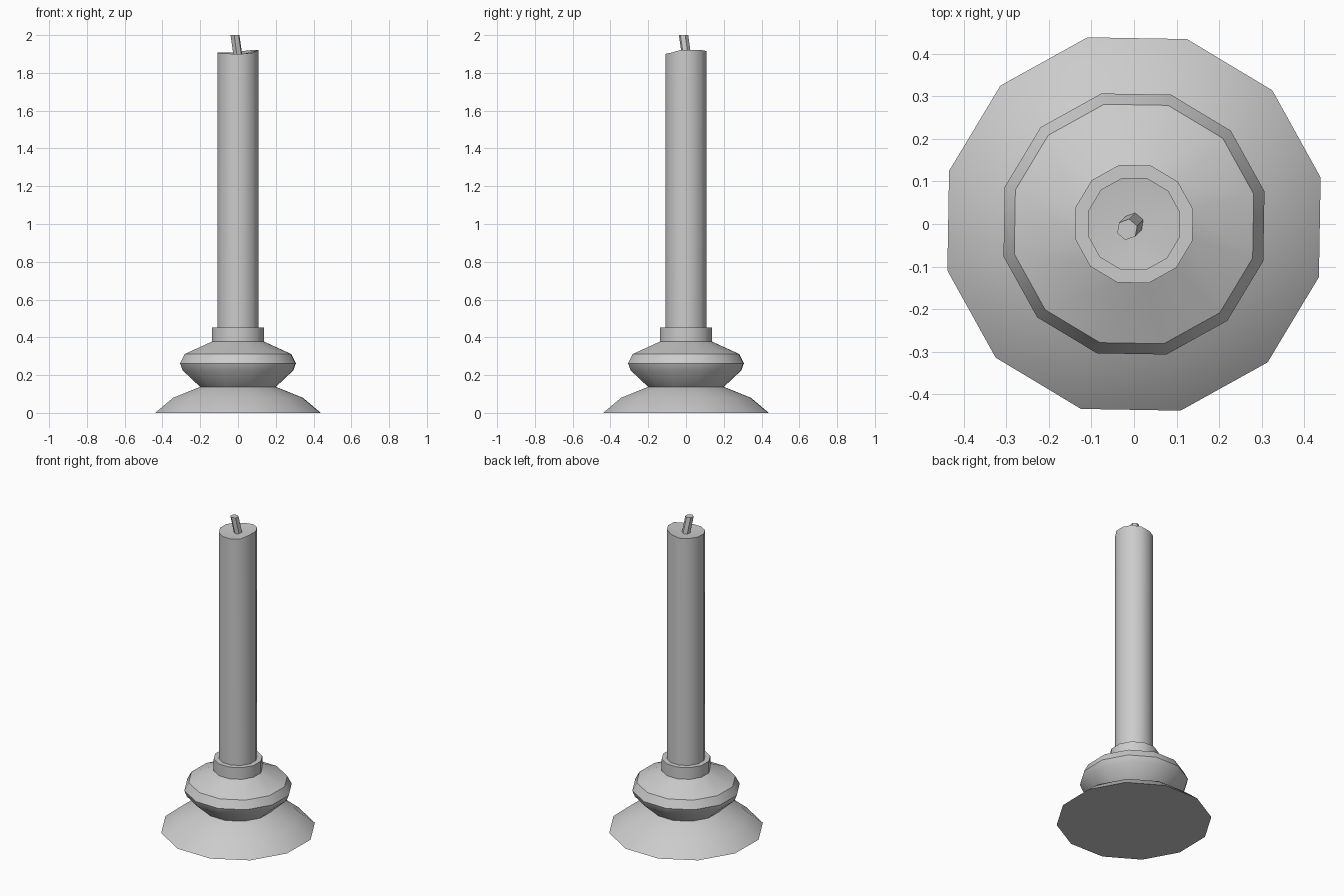
import bpy
import math

if "Cube" in bpy.data.objects:
    bpy.data.objects.remove(bpy.data.objects["Cube"])

SIDES = 12
TURN = math.radians(14)


def make_object(name, verts, faces, angle=40):
    mesh = bpy.data.meshes.new(name)
    mesh.from_pydata(verts, [], faces)
    mesh.update()
    obj = bpy.data.objects.new(name, mesh)
    bpy.context.collection.objects.link(obj)
    bpy.ops.object.select_all(action='DESELECT')
    obj.select_set(True)
    bpy.context.view_layer.objects.active = obj
    bpy.ops.object.shade_smooth_by_angle(angle=math.radians(angle))
    return obj


def ring(radius, z, sides=SIDES, turn=TURN, cx=0, cy=0):
    return [(cx + radius * math.cos(turn + i * math.tau / sides),
             cy + radius * math.sin(turn + i * math.tau / sides), z)
            for i in range(sides)]


def bridges(count, sides=SIDES):
    return [(k * sides + i, k * sides + (i + 1) % sides,
             (k + 1) * sides + (i + 1) % sides, (k + 1) * sides + i)
            for k in range(count - 1) for i in range(sides)]


def lathe(name, profile):
    verts = [v for r, z in profile for v in ring(r, z)]
    faces = bridges(len(profile))
    last = (len(profile) - 1) * SIDES
    faces.append(tuple(reversed(range(SIDES))))
    faces.append(tuple(range(last, last + SIDES)))
    return make_object(name, verts, faces, 34)


# Turned holder: flared foot, bulging knob and candle collar
lathe("candle_holder", [
    (0.452, 0.0), (0.354, 0.08), (0.207, 0.138), (0.302, 0.225),
    (0.316, 0.262), (0.290, 0.312), (0.143, 0.377), (0.143, 0.452)])

# Candle with an uneven rim and a shallow melted dish
rim = [1.922, 1.922, 1.916, 1.907, 1.907, 1.907,
       1.906, 1.903, 1.901, 1.901, 1.906, 1.921]
verts = ring(0.112, 0.44)
verts += [(x, y, rim[i]) for i, (x, y, z) in enumerate(ring(0.112, 0))]
verts.append((0, 0, 1.893))
faces = bridges(2) + [tuple(reversed(range(SIDES)))]
faces += [(SIDES + i, SIDES + (i + 1) % SIDES, 2 * SIDES) for i in range(SIDES)]
make_object("candle", verts, faces)

# Leaning six-sided wick
wick_turn = math.radians(20)
verts = ring(0.025, 1.88, 6, wick_turn, 0.001, 0.004)
verts += ring(0.025, 2.0, 6, wick_turn, -0.016, -0.013)
faces = bridges(2, 6) + [tuple(reversed(range(6))), tuple(range(6, 12))]
make_object("wick", verts, faces, 30)
